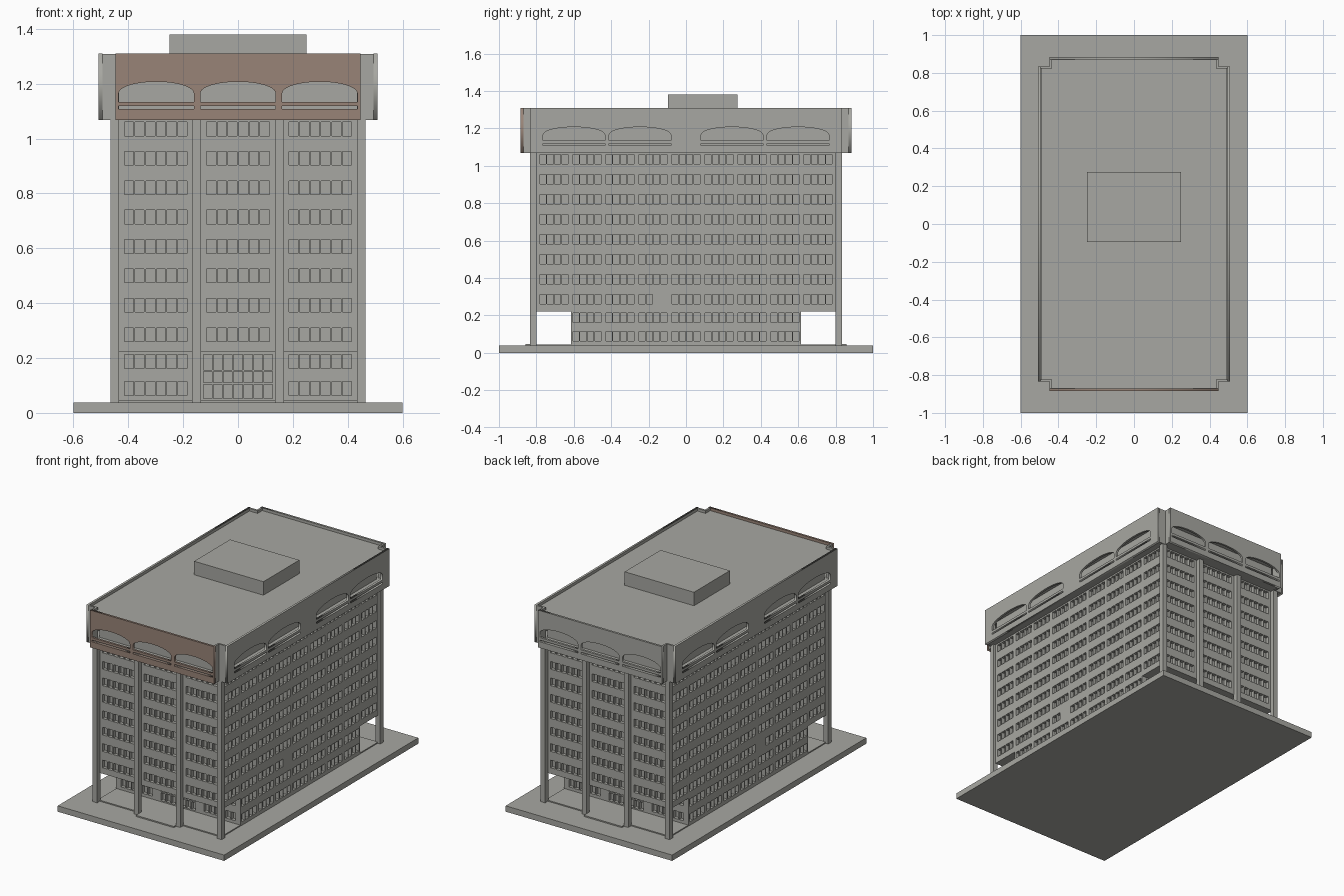
import bpy, bmesh, math
from mathutils import Vector

if "Cube" in bpy.data.objects:
    bpy.data.objects.remove(bpy.data.objects["Cube"])


def material(name, rgb):
    m = bpy.data.materials.new(name)
    m.diffuse_color = (*rgb, 1)
    m.use_nodes = True
    m.node_tree.nodes["Principled BSDF"].inputs["Base Color"].default_value = m.diffuse_color
    return m


STONE = material("warm_grey_concrete", (0.39, 0.39, 0.36))
BROWN = material("brown_cladding", (0.315, 0.23, 0.185))
UP = Vector((0, 0, 1))
FRONT, BACK = Vector((1, 0, 0)), Vector((-1, 0, 0))   # running direction of each wall
RIGHT, LEFT = Vector((0, 1, 0)), Vector((0, -1, 0))
SIDES = {"front": FRONT, "back": BACK, "right": RIGHT, "left": LEFT}


def add_object(name, mesh, mat=STONE):
    mesh.materials.clear()
    mesh.materials.append(mat)
    ob = bpy.data.objects.new(name, mesh)
    bpy.context.scene.collection.objects.link(ob)
    return ob


def prism(name, outline, z0, z1, mat=STONE):
    bm = bmesh.new()
    face = bm.faces.new([bm.verts.new((x, y, z0)) for x, y in outline])
    top = bmesh.ops.extrude_face_region(bm, geom=[face])["geom"]
    bmesh.ops.translate(bm, vec=(0, 0, z1 - z0),
                        verts=[v for v in top if isinstance(v, bmesh.types.BMVert)])
    bmesh.ops.recalc_face_normals(bm, faces=bm.faces)
    mesh = bpy.data.meshes.new(name)
    bm.to_mesh(mesh)
    bm.free()
    return add_object(name, mesh, mat)


def box(name, x0, x1, y0, y1, z0, z1, mat=STONE):
    return prism(name, [(x0, y0), (x1, y0), (x1, y1), (x0, y1)], z0, z1, mat)


def cross_outline(inset):
    """Rectangle with notched corners."""
    a, b, c, d = 0.505 - inset, 0.835 - inset, 0.447 - inset, 0.882 - inset
    q = [(a, b), (c, b), (c, d)]
    return (q + [(-x, y) for x, y in reversed(q)] + [(-x, -y) for x, y in q]
            + [(x, -y) for x, y in reversed(q)])


def window_wall(name, run, offset, u0, u1, z0, z1, columns, rows, blank=None, depth=0.022):
    """Wall divided by a grid, with the window cells pushed inward."""
    normal = run.cross(UP)
    us = sorted({u0, u1, *[e for c in columns for e in c]})
    zs = sorted({z0, z1, *[e for r in rows for e in r]})
    bm = bmesh.new()
    grid = [[bm.verts.new(run * u + normal * offset + UP * z) for z in zs] for u in us]
    panes = []
    for i in range(len(us) - 1):
        for j in range(len(zs) - 1):
            f = bm.faces.new((grid[i][j], grid[i + 1][j], grid[i + 1][j + 1], grid[i][j + 1]))
            u, z = (us[i] + us[i + 1]) / 2, (zs[j] + zs[j + 1]) / 2
            opening = any(a < u < b for a, b in columns) and any(a < z < b for a, b in rows)
            if opening and not (blank and blank(run * u, z)):
                panes.append(f)
    bm.normal_update()
    bmesh.ops.inset_individual(bm, faces=panes, thickness=0, depth=-depth)
    mesh = bpy.data.meshes.new(name)
    bm.to_mesh(mesh)
    bm.free()
    return add_object(name, mesh)


def groups(centres, count, pitch, width):
    return [(c + (k - (count - 1) / 2) * pitch - width / 2,
             c + (k - (count - 1) / 2) * pitch + width / 2)
            for c in centres for k in range(count)]


def arch_panel(name, run, offset, half, spans, mat, thick=0.014):
    """Upright panel with flat arches and a slot under each."""
    z0, z1 = 1.067, 1.31
    loops = [[(-half, z0), (half, z0), (half, z1), (-half, z1)]]
    for a, b in spans:
        mid, r = (a + b) / 2, (b - a) / 2
        arc = [(mid + r * math.cos(math.pi * k / 20),
                1.165 + 0.042 * math.sin(math.pi * k / 20)) for k in range(21)]
        loops.append([(a, 1.134), (b, 1.134)] + arc)
        loops.append([(a, 1.107), (b, 1.107), (b, 1.118), (a, 1.118)])
    cu = bpy.data.curves.new(name + "_profile", "CURVE")
    cu.dimensions = "2D"
    cu.fill_mode = "BOTH"
    cu.extrude = thick / 2
    for loop in loops:
        s = cu.splines.new("POLY")
        s.points.add(len(loop) - 1)
        for p, (u, z) in zip(s.points, loop):
            p.co = (u, z, 0, 1)
        s.use_cyclic_u = True
    tmp = bpy.data.objects.new(name + "_helper", cu)
    bpy.context.scene.collection.objects.link(tmp)
    bpy.context.view_layer.update()
    mesh = bpy.data.meshes.new_from_object(tmp.evaluated_get(bpy.context.evaluated_depsgraph_get()))
    bpy.data.objects.remove(tmp)
    normal = run.cross(UP)
    for v in mesh.vertices:
        u, z, w = v.co
        v.co = run * u + UP * z + normal * (offset - thick / 2 + w)
    mesh.name = name
    return add_object(name, mesh, mat)


# Ground slab, plinth and entrance steps
box("ground_slab", -0.6, 0.6, -1, 1, 0, 0.038)
box("plinth", -0.447, 0.447, -0.805, 0.805, 0.038, 0.045)
for s in (-1, 1):
    y = sorted((s * 0.80, s * 0.857))
    box("entrance_step", -0.137, 0.137, *y, 0.037, 0.046)

# Window layout
HX, HY = 0.45, 0.803
storeys = [(1.035 - 0.1071 * k - 0.025, 1.035 - 0.1071 * k + 0.025) for k in range(8)]
low_storeys = [(0.162, 0.212), (0.064, 0.114)]
end_cols = groups([-0.3, 0, 0.3], 6, 0.039, 0.033)
side_centres = [0.1765 * k for k in range(-4, 5)]
side_cols = groups(side_centres, 4, 0.039, 0.033)
low_cols = groups(side_centres[1:-1], 4, 0.039, 0.033)


def blank_spot(p, z):
    return -0.18 < p.y < -0.08 and 0.25 < z < 0.32


# Tower walls and the recessed ground storeys
for label, run in SIDES.items():
    if run.x:
        window_wall(label + "_wall", run, HY, -HX, HX, 0.222, 1.07, end_cols, storeys)
        for c in (-0.3, 0.3):
            window_wall(label + "_ground_wall", run, 0.615, c - 0.15, c + 0.15, 0.04, 0.225,
                        groups([c], 6, 0.039, 0.033), low_storeys)
        window_wall(label + "_entrance_glazing", run, 0.615, -0.15, 0.15, 0.04, 0.225,
                    groups([0], 7, 0.0365, 0.031),
                    [(0.053, 0.103), (0.11, 0.15), (0.157, 0.213)])
    else:
        window_wall(label + "_wall", run, HX, -HY, HY, 0.222, 1.07, side_cols, storeys, blank_spot)
        window_wall(label + "_ground_wall", run, HX, -0.615, 0.615, 0.04, 0.225,
                    low_cols, low_storeys)
box("overhang_soffit", -HX + 0.001, HX - 0.001, -HY + 0.001, HY - 0.001, 0.222, 0.23)

# Full-height columns on both ends
for s in (-1, 1):
    y = sorted((s * 0.80, s * 0.833))
    for x in (-0.449, -0.151, 0.151, 0.449):
        box("column", x - 0.016, x + 0.016, *y, 0.038, 1.075)

# Crown: floor, inner core, roof and rooftop box
prism("crown_floor", cross_outline(0.012), 1.07, 1.105)
box("crown_core", -HX + 0.012, HX - 0.012, -HY, HY, 1.09, 1.28)
prism("roof", cross_outline(0.012), 1.24, 1.292)
box("rooftop_box", -0.25, 0.25, -0.095, 0.275, 1.28, 1.38)

# Arched crown panels
end_spans = [(c - 0.137, c + 0.137) for c in (-0.298, 0, 0.298)]
side_spans = [(c - 0.165, c + 0.165) for c in (-0.599, -0.246, 0.246, 0.599)]
for label, run in SIDES.items():
    if run.x:
        arch_panel(label + "_crown_panel", run, 0.884, 0.447, end_spans,
                   BROWN if label == "front" else STONE)
    else:
        arch_panel(label + "_crown_panel", run, 0.508, 0.835, side_spans, STONE)

# Short parapet returns in the notched corners
for sx in (-1, 1):
    for sy in (-1, 1):
        box("corner_return", *sorted((sx * 0.434, sx * 0.496)),
            *sorted((sy * 0.822, sy * 0.8345)), 1.068, 1.309)
        box("corner_return", *sorted((sx * 0.434, sx * 0.4465)),
            *sorted((sy * 0.834, sy * 0.872)), 1.068, 1.309)
